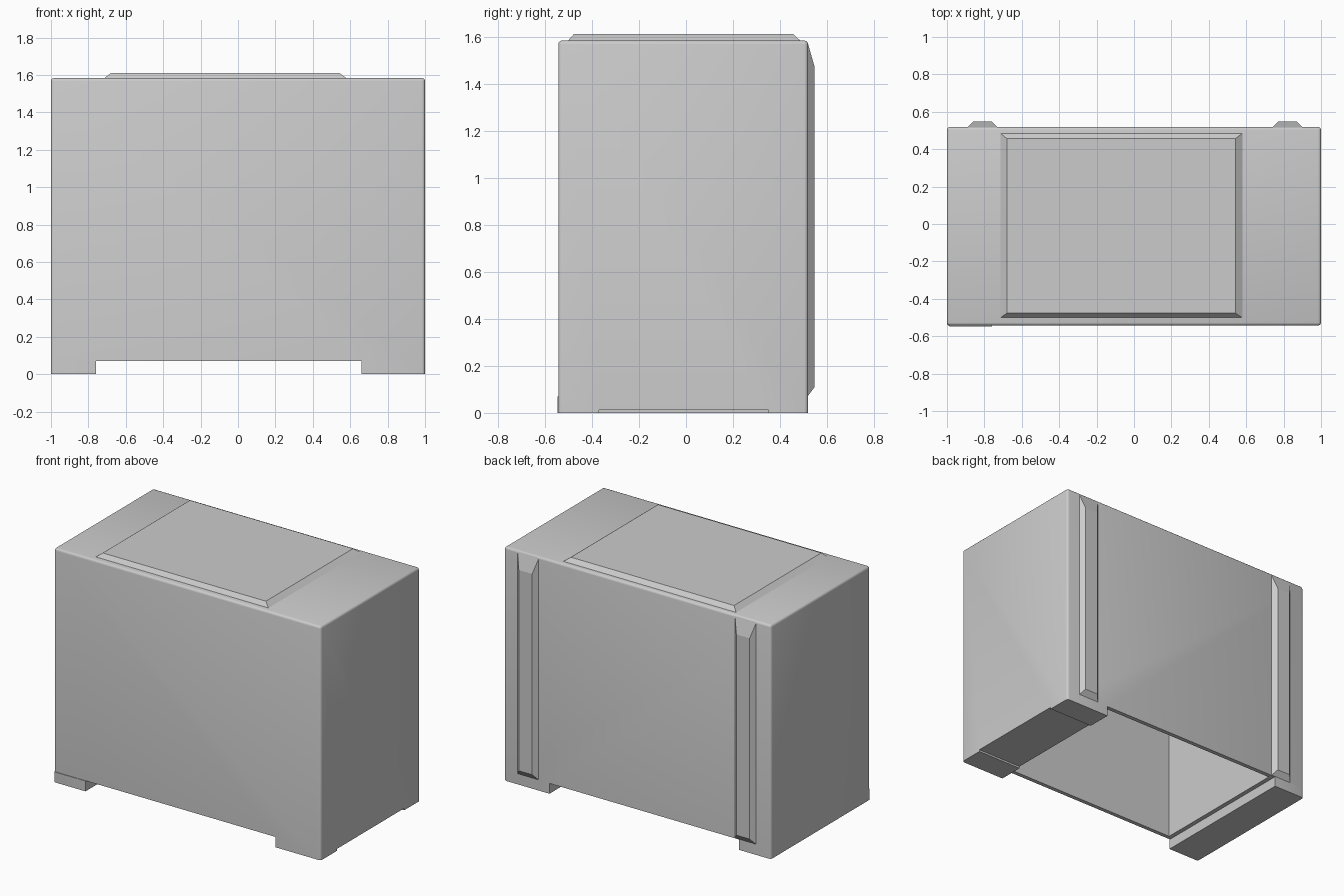
import bpy
import bmesh

if "Cube" in bpy.data.objects:
    bpy.data.objects.remove(bpy.data.objects["Cube"])

FRONT, BACK, TOP, FLOOR = -0.543, 0.519, 1.583, 0.07


def finish(bm, name):
    bmesh.ops.recalc_face_normals(bm, faces=bm.faces)
    mesh = bpy.data.meshes.new(name)
    bm.to_mesh(mesh)
    bm.free()
    obj = bpy.data.objects.new(name, mesh)
    bpy.context.collection.objects.link(obj)
    return obj


def extrude_xz(points, y0, y1):
    """Prism from an x/z outline running from y0 to y1."""
    bm = bmesh.new()
    face = bm.faces.new([bm.verts.new((x, y0, z)) for x, z in points])
    out = bmesh.ops.extrude_face_region(bm, geom=[face])
    verts = [g for g in out["geom"] if isinstance(g, bmesh.types.BMVert)]
    bmesh.ops.translate(bm, verts=verts, vec=(0, y1 - y0, 0))
    return bm


def box(x0, x1, y0, y1, z0, z1):
    return extrude_xz([(x0, z0), (x1, z0), (x1, z1), (x0, z1)], y0, y1)


def round_edges(bm, test, width):
    edges = [e for e in bm.edges if test(e.verts[0].co, e.verts[1].co)]
    bmesh.ops.bevel(bm, geom=edges, offset=width, segments=3,
                    profile=0.5, affect='EDGES')


def corner_edge(a, b):
    return abs(a.x) > 0.999 and abs(b.x) > 0.999 and abs(a.x - b.x) < 1e-4 \
        and abs(a.y - b.y) < 1e-4


def body_edge(a, b):
    return corner_edge(a, b) or min(a.z, b.z) > TOP - 1e-4


def raised_panel(name, base, top, to_3d, h0, h1):
    """Tapered panel; base and top are (u0, u1, v0, v1) rectangles."""
    bm = bmesh.new()
    rings = []
    for (u0, u1, v0, v1), h in ((base, h0), (top, h1)):
        rings.append([bm.verts.new(to_3d(u, v, h)) for u, v in
                      ((u0, v0), (u1, v0), (u1, v1), (u0, v1))])
    for ring in rings:
        bm.faces.new(ring)
    for i in range(4):
        j = (i + 1) % 4
        bm.faces.new((rings[0][i], rings[0][j], rings[1][j], rings[1][i]))
    return finish(bm, name)


def cut(target, cutter):
    cutter.hide_render = True
    mod = target.modifiers.new("cut", 'BOOLEAN')
    mod.operation = 'DIFFERENCE'
    mod.solver = 'EXACT'
    mod.object = cutter
    bpy.context.view_layer.objects.active = target
    bpy.ops.object.modifier_apply(modifier=mod.name)
    bpy.data.objects.remove(cutter)


def smooth(obj):
    bpy.ops.object.select_all(action='DESELECT')
    obj.select_set(True)
    bpy.context.view_layer.objects.active = obj
    bpy.ops.object.shade_smooth_by_angle(angle=0.6)


# Cabinet body with its right foot in one piece
outline = [(-1, FLOOR), (0.66, FLOOR), (0.66, 0), (1, 0), (1, TOP), (-1, TOP)]
bm = extrude_xz(outline, FRONT, BACK)
round_edges(bm, body_edge, 0.016)
body = finish(bm, "cabinet_body")

# Hollow open from below, and the shallow recess under the right foot
cut(body, finish(box(-0.73, 0.63, -0.515, 0.49, -0.1, 1.55), "cavity_cutter"))
cut(body, finish(box(0.6, 1.1, -0.37, 0.35, -0.1, 0.013), "recess_cutter"))
smooth(body)

# Separate left foot, slightly proud of the front
bm = box(-1, -0.76, -0.547, BACK, 0, FLOOR)
round_edges(bm, lambda a, b: corner_edge(a, b) and a.x < 0, 0.016)
smooth(finish(bm, "left_foot"))

# Raised panel on top
raised_panel("top_panel", (-0.717, 0.582, -0.503, 0.487),
             (-0.68, 0.543, -0.477, 0.457),
             lambda u, v, h: (u, v, h), TOP - 0.002, 1.61)

# Two vertical ribs on the back
for name, cx in (("back_rib_left", -0.81), ("back_rib_right", 0.82)):
    raised_panel(name, (cx - 0.08, cx + 0.08, 0.07, 1.575),
                 (cx - 0.05, cx + 0.05, 0.11, 1.47),
                 lambda u, v, h: (u, h, v), BACK - 0.002, 0.547)
